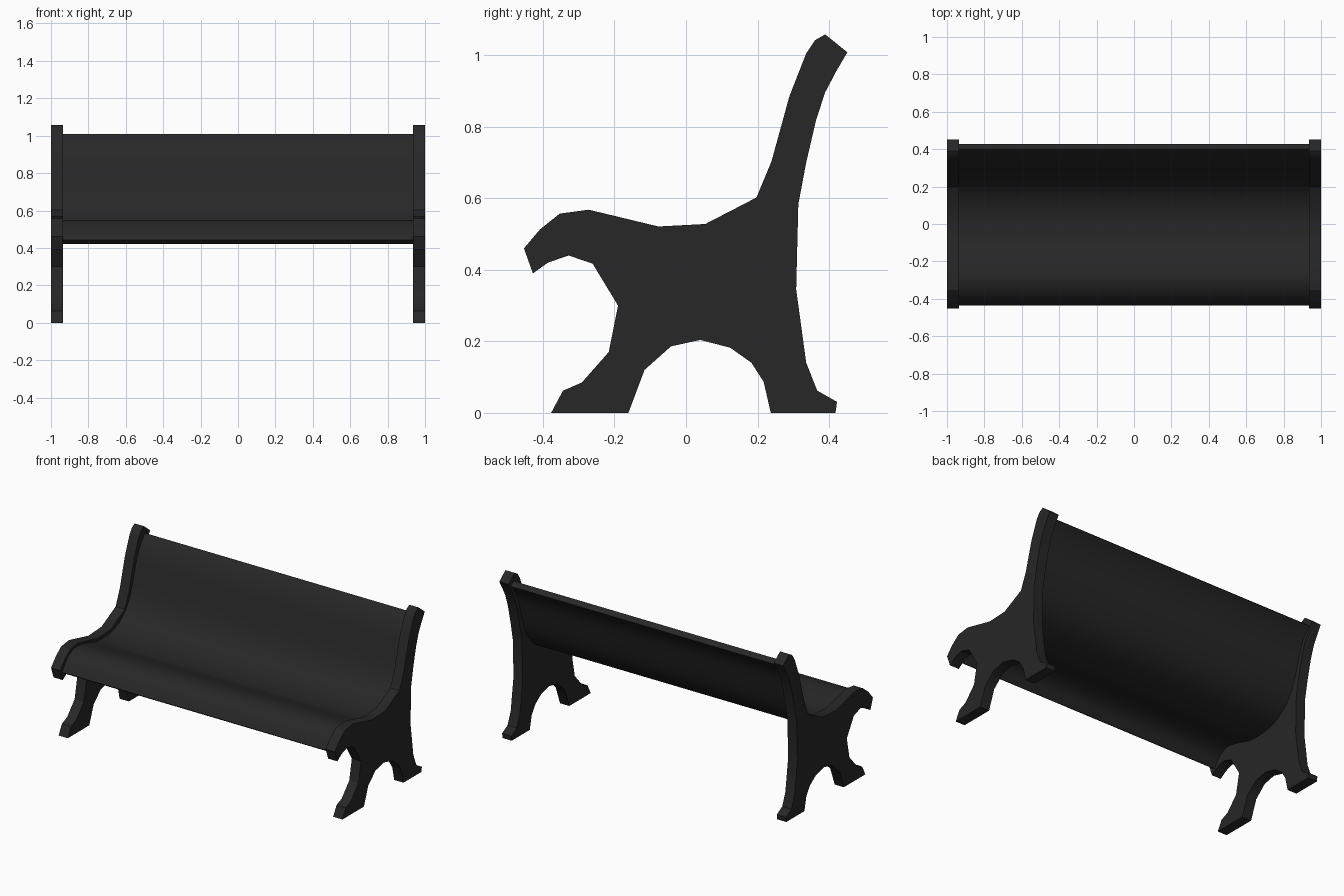
import bpy, bmesh, math
from mathutils import Vector
from mathutils.geometry import interpolate_bezier

if "Cube" in bpy.data.objects:
    bpy.data.objects.remove(bpy.data.objects["Cube"])

iron = bpy.data.materials.new("dark_iron")
iron.diffuse_color = (0.02, 0.02, 0.021, 1)
iron.use_nodes = True
iron.node_tree.nodes["Principled BSDF"].inputs["Base Color"].default_value = iron.diffuse_color

# End frame outline (y, z): arm-less side casting with feet, seat lip and back
FRAME = [(.389, 1.058), (.451, 1.008), (.42, .955), (.389, .896), (.364, .82),
         (.336, .70), (.314, .583), (.308, .345), (.336, .14), (.367, .062),
         (.422, .031), (.418, 0), (.237, 0), (.217, .087), (.183, .14),
         (.124, .182), (.04, .204), (-.042, .186), (-.116, .12), (-.161, 0),
         (-.377, 0), (-.344, .062), (-.291, .085), (-.216, .17), (-.19, .30),
         (-.261, .417), (-.328, .44), (-.386, .42), (-.428, .39), (-.453, .46),
         (-.408, .513), (-.353, .557), (-.272, .568), (-.077, .521), (.054, .528),
         (.197, .602), (.239, .703), (.289, .885), (.336, 1.005), (.361, 1.042)]

# Upper surface of the seat shell, front lip to back top (y, z)
SEAT = [(-.435, .442), (-.39, .505), (-.335, .54), (-.27, .55), (-.18, .532),
        (-.075, .503), (.055, .508), (.15, .546), (.217, .61), (.266, .71),
        (.316, .875), (.356, .955), (.40, 1.01)]
SEAT_THICK = .036


def extrude_profile(name, points, x0, x1):
    bm = bmesh.new()
    face = bm.faces.new([bm.verts.new((x0, y, z)) for y, z in points])
    ext = bmesh.ops.extrude_face_region(bm, geom=[face])
    verts = [g for g in ext["geom"] if isinstance(g, bmesh.types.BMVert)]
    bmesh.ops.translate(bm, verts=verts, vec=(x1 - x0, 0, 0))
    bmesh.ops.recalc_face_normals(bm, faces=bm.faces)
    mesh = bpy.data.meshes.new(name)
    bm.to_mesh(mesh)
    bm.free()
    mesh.materials.append(iron)
    obj = bpy.data.objects.new(name, mesh)
    bpy.context.collection.objects.link(obj)
    bpy.ops.object.select_all(action='DESELECT')
    obj.select_set(True)
    bpy.context.view_layer.objects.active = obj
    bpy.ops.object.shade_smooth_by_angle(angle=math.radians(30))
    return obj


def smooth_path(points, steps=4):
    p = [Vector((y, z, 0)) for y, z in points]
    p = [2 * p[0] - p[1]] + p + [2 * p[-1] - p[-2]]
    out = []
    for a, b, c, d in zip(p, p[1:], p[2:], p[3:]):
        out += interpolate_bezier(b, b + (c - a) / 6, c - (d - b) / 6, c, steps + 1)[:-1]
    return out + [p[-2]]


# Side castings
extrude_profile("left_end_frame", FRAME, -1, -.935)
extrude_profile("right_end_frame", FRAME, .935, 1)

# Curved shell forming seat and backrest in one sweep
top = smooth_path(SEAT)
under = []
for i, p in enumerate(top):
    t = (top[min(i + 1, len(top) - 1)] - top[max(i - 1, 0)]).normalized()
    under.append(p + Vector((t.y, -t.x, 0)) * SEAT_THICK)
outline = [(p.x, p.y) for p in top + under[::-1]]
extrude_profile("seat_and_back", outline, -.937, .937)
